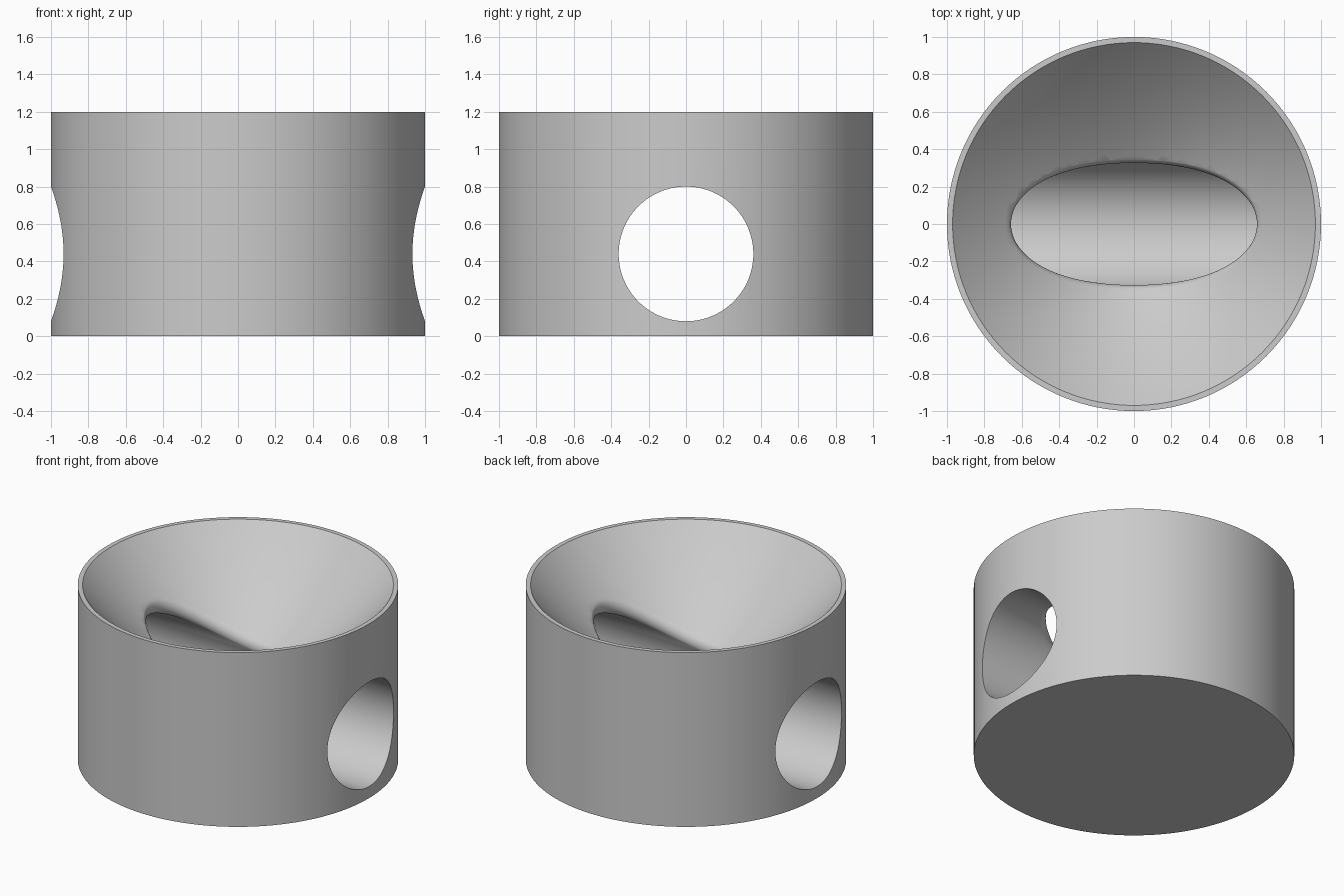
import bpy, bmesh, math
from mathutils import Matrix, Vector

cube = bpy.data.objects.get("Cube")
if cube:
    bpy.data.objects.remove(cube, do_unlink=True)

SEGMENTS = 128
HEIGHT = 1.2
RIM = 0.97
HOLE_R, HOLE_Z = 0.36, 0.44
FILLET = 0.065
INSET = FILLET - 0.002      # depth of the fillet centre below both surfaces

grey = bpy.data.materials.new("light_grey")
grey.use_nodes = True
colour = (0.6, 0.6, 0.6, 1)
grey.diffuse_color = colour
grey.node_tree.nodes["Principled BSDF"].inputs["Base Color"].default_value = colour


def make_object(name, bm):
    bmesh.ops.recalc_face_normals(bm, faces=bm.faces)
    mesh = bpy.data.meshes.new(name)
    bm.to_mesh(mesh)
    bm.free()
    mesh.materials.append(grey)
    obj = bpy.data.objects.new(name, mesh)
    bpy.context.collection.objects.link(obj)
    return obj


def bridge(bm, ring_a, ring_b):
    for i in range(len(ring_a)):
        j = (i + 1) % len(ring_a)
        bm.faces.new((ring_a[i], ring_a[j], ring_b[j], ring_b[i]))


def lathe(name, profile):
    """Turn (radius, height) points round z and cap both ends."""
    bm = bmesh.new()
    angles = [2 * math.pi * i / SEGMENTS for i in range(SEGMENTS)]
    rings = [[bm.verts.new((r * math.cos(a), r * math.sin(a), z)) for a in angles]
             for r, z in profile]
    for low, high in zip(rings, rings[1:]):
        bridge(bm, low, high)
    bm.faces.new(rings[0])
    bm.faces.new(rings[-1])
    return make_object(name, bm)


def bowl_height(r):
    return 0.453 + 0.44 * r + 0.34 * r ** 2


def bowl_slope(r):
    return 0.44 + 0.68 * r


def fillet_centre(r):
    """Radius, height and sideways offset of the fillet centre for bowl radius r."""
    slope = bowl_slope(r)
    length = math.hypot(slope, 1)
    radius = r + INSET * slope / length
    z = bowl_height(r) - INSET / length
    side = math.sqrt(max(0, (HOLE_R + INSET) ** 2 - (z - HOLE_Z) ** 2))
    return radius, z, side


def bisect(test, low, high):
    for _ in range(50):
        mid = (low + high) / 2
        low, high = (low, mid) if test(mid) else (mid, high)
    return (low + high) / 2


def fillet_section(u, r_min, r_max):
    """Cutter cross-section: rounded lip plus one point out in the open."""
    r = r_min + (r_max - r_min) * math.cos(u) ** 2
    radius, z, side = fillet_centre(r)
    x = math.copysign(math.sqrt(max(0, radius ** 2 - side ** 2)), math.cos(u))
    y = math.copysign(side, math.sin(u))
    centre = Vector((x, y, z))
    slope = bowl_slope(r)
    to_bowl = Vector((-slope * x / radius, -slope * y / radius, 1)).normalized()
    to_hole = Vector((0, -y, HOLE_Z - z)).normalized()
    turn = to_bowl.angle(to_hole)
    arc = 12
    points = []
    for k in range(arc + 1):
        t = turn * k / arc
        direction = (to_bowl * math.sin(turn - t) + to_hole * math.sin(t)) / math.sin(turn)
        points.append(centre + direction * FILLET)
    middle = (to_bowl + to_hole).normalized()
    points.append(centre + middle * (INSET + 0.015) / math.cos(turn / 2))
    return points


# Round body with a curved dish sunk in the top
steps = 24
dish = [(RIM * (1 - i / steps), bowl_height(RIM * (1 - i / steps))) for i in range(1, steps)]
body = lathe("dished_body", [(1, 0), (1, HEIGHT), (RIM, HEIGHT)] + dish)

# Cross hole running side to side
bm = bmesh.new()
bmesh.ops.create_cone(bm, cap_ends=True, segments=SEGMENTS, radius1=HOLE_R,
                      radius2=HOLE_R, depth=3,
                      matrix=Matrix.Translation((0, 0, HOLE_Z))
                      @ Matrix.Rotation(math.pi / 2, 4, "Y"))
tunnel = make_object("tunnel_cutter", bm)

# Closed ring that rounds the lip where the dish meets the hole
r_min = bisect(lambda r: fillet_centre(r)[0] > fillet_centre(r)[2], 0.1, 0.5)
r_max = bisect(lambda r: fillet_centre(r)[1] > HOLE_Z + HOLE_R + INSET, 0.4, 0.95)
bm = bmesh.new()
sections = [[bm.verts.new(p) for p in
             fillet_section(2 * math.pi * (i + 0.5) / SEGMENTS, r_min, r_max)]
            for i in range(SEGMENTS)]
for i in range(SEGMENTS):
    bridge(bm, sections[i - 1], sections[i])
lip = make_object("lip_cutter", bm)

bpy.ops.object.select_all(action="DESELECT")
body.select_set(True)
bpy.context.view_layer.objects.active = body
for cutter in (tunnel, lip):
    mod = body.modifiers.new("cut", "BOOLEAN")
    mod.operation = "DIFFERENCE"
    mod.solver = "EXACT"
    mod.object = cutter
    bpy.ops.object.modifier_apply(modifier=mod.name)
    bpy.data.objects.remove(cutter, do_unlink=True)

bpy.ops.object.shade_smooth_by_angle(angle=math.radians(30))
